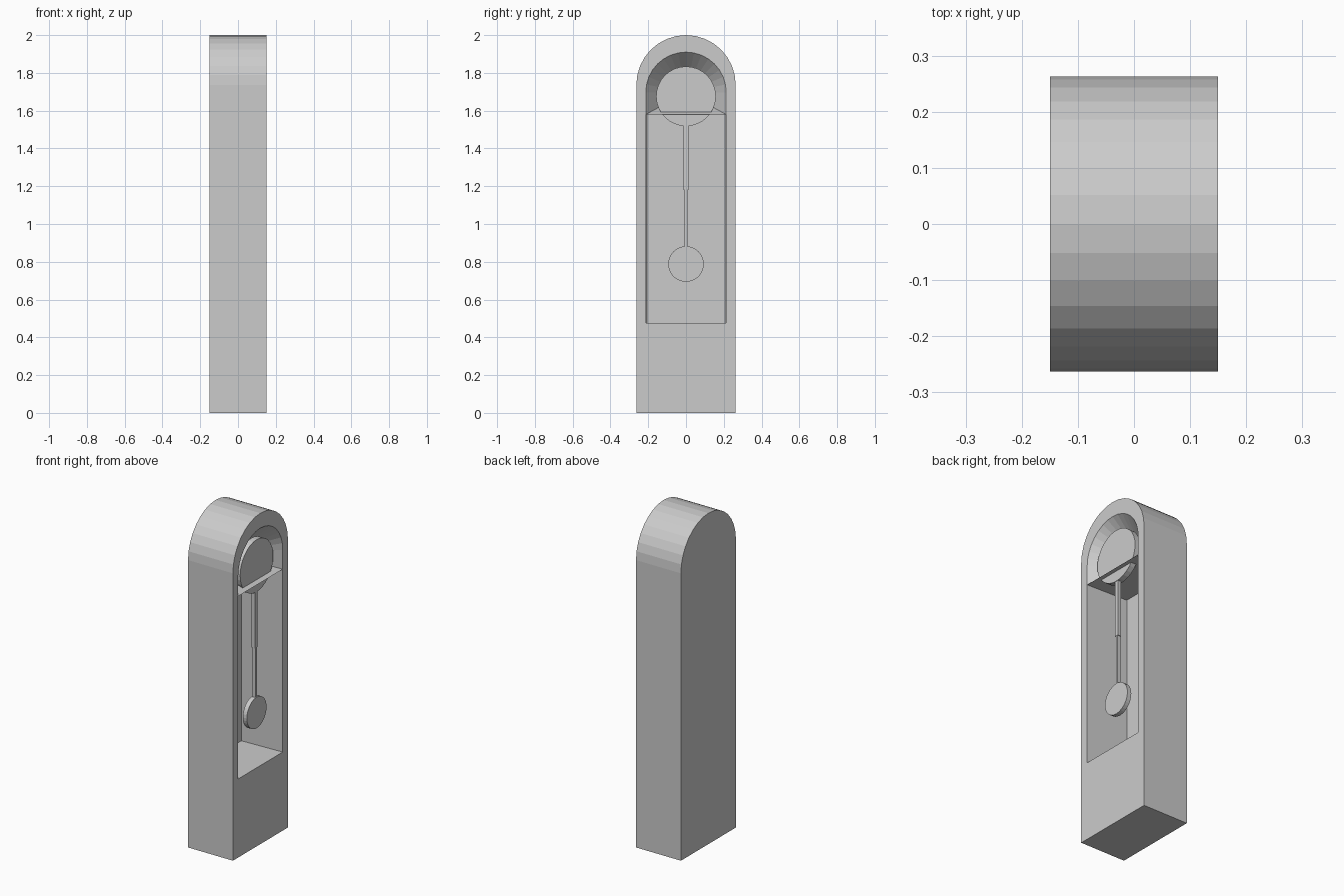
import bpy, bmesh, math

if "Cube" in bpy.data.objects:
    bpy.data.objects.remove(bpy.data.objects["Cube"])

SILL = 1.58


def arch(r, centre, bottom):
    """Closed (y, z) outline: arch on top, straight sides with a sill point, flat base."""
    pts = [(r, bottom), (r, SILL)]
    pts += [(r * math.cos(math.pi * i / 16), centre + r * math.sin(math.pi * i / 16))
            for i in range(17)]
    return pts + [(-r, SILL), (-r, bottom)]


def finish(bm, name):
    bmesh.ops.recalc_face_normals(bm, faces=bm.faces)
    me = bpy.data.meshes.new(name)
    bm.to_mesh(me)
    bm.free()
    ob = bpy.data.objects.new(name, me)
    bpy.context.collection.objects.link(ob)
    return ob


# Case: arched shell with a window, a deep pendulum well and a tapered dial recess
bm = bmesh.new()


def ring(pts, x):
    return [bm.verts.new((x, y, z)) for y, z in pts]


def bridge(a, b):
    n = len(a)
    for i in range(n):
        j = (i + 1) % n
        bm.faces.new((a[i], a[j], b[j], b[i]))


outer = arch(0.263, 1.737, 0)
window = arch(0.213, 1.697, 0.475)
back = ring(outer, -0.15)
front = ring(outer, 0.15)
hole = ring(window, 0.15)
bm.faces.new(back)
bridge(back, front)
bridge(front, hole)

# Pendulum well
low = [hole[0], hole[1], hole[-2], hole[-1]]
well = ring([(0.203, 0.475), (0.203, SILL), (-0.203, SILL), (-0.203, 0.475)], -0.12)
bridge(low, well)
bm.faces.new(well)

# Dial recess, narrowing towards the back
s, c = 0.55, 1.695
recess = ring([(y * s, c + (z - c) * s) for y, z in window[1:-1]], 0.04)
bridge(hole[1:-1], recess)
bm.faces.new(recess)
finish(bm, "clock_case")


# Dial and pendulum bob: flat discs facing +x
def disc(name, r, z, x0, x1):
    bpy.ops.mesh.primitive_cylinder_add(vertices=32, radius=r, depth=x1 - x0,
                                        location=((x0 + x1) / 2, 0, z),
                                        rotation=(0, math.pi / 2, 0))
    bpy.context.object.name = name


disc("dial", 0.158, 1.676, 0.09, 0.125)
disc("pendulum_bob", 0.094, 0.788, 0.098, 0.125)


# Pendulum rod: wider upper half, narrower lower half
def box(name, x0, x1, width, z0, z1):
    bpy.ops.mesh.primitive_cube_add(size=1, location=((x0 + x1) / 2, 0, (z0 + z1) / 2))
    ob = bpy.context.object
    ob.name = name
    ob.scale = (x1 - x0, width, z1 - z0)


box("upper_rod", 0.1, 0.123, 0.024, 1.18, 1.53)
box("lower_rod", 0.102, 0.121, 0.016, 0.87, 1.18)
